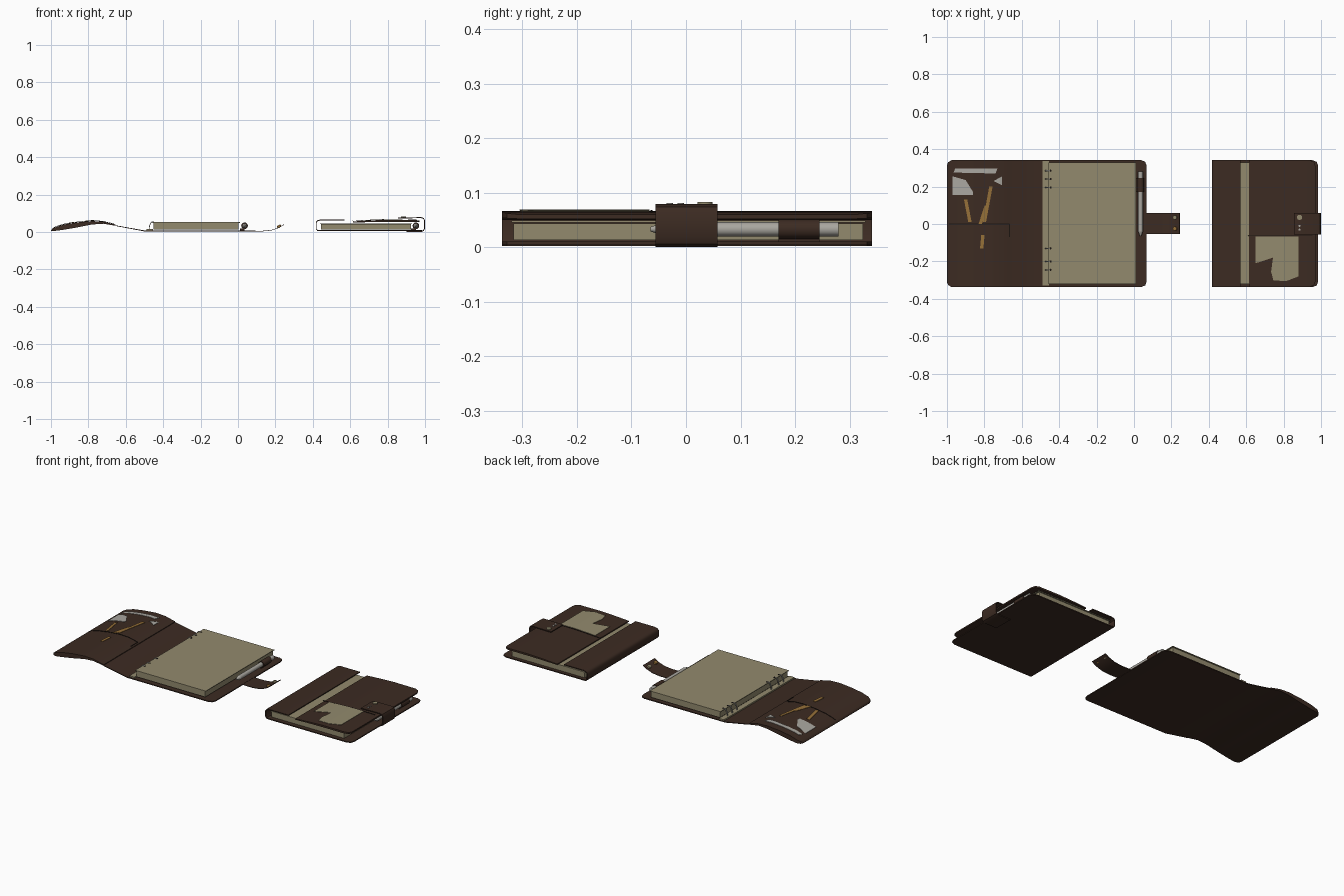
import bpy, bmesh
from math import pi, cos, sin
from mathutils import Vector

if "Cube" in bpy.data.objects:
    bpy.data.objects.remove(bpy.data.objects["Cube"])


def material(name, rgb):
    m = bpy.data.materials.new(name)
    m.use_nodes = True
    m.diffuse_color = (*rgb, 1)
    m.node_tree.nodes["Principled BSDF"].inputs["Base Color"].default_value = (*rgb, 1)
    return m


LEATHER = material("dark leather", (0.045, 0.024, 0.016))
SEAM = material("seam black", (0.012, 0.008, 0.006))
PAPER = material("aged paper", (0.29, 0.255, 0.155))
SILVER = material("silver grey", (0.40, 0.385, 0.35))
GOLD = material("pencil gold", (0.30, 0.16, 0.04))

YLOW, YHIGH = -0.337, 0.341


def finish(name, bm, mat, smooth=False):
    bmesh.ops.recalc_face_normals(bm, faces=bm.faces)
    mesh = bpy.data.meshes.new(name)
    bm.to_mesh(mesh)
    bm.free()
    mesh.materials.append(mat)
    ob = bpy.data.objects.new(name, mesh)
    bpy.context.collection.objects.link(ob)
    if smooth:
        bpy.ops.object.select_all(action="DESELECT")
        ob.select_set(True)
        bpy.context.view_layer.objects.active = ob
        bpy.ops.object.shade_smooth_by_angle(angle=0.7)
    return ob


def sheet(name, stations, mat=LEATHER):
    """Loft along x; each station is x, bottom z, top z, corner inset."""
    bm = bmesh.new()
    loops = []
    for x, low, high, inset in stations:
        a, b = YLOW + inset, YHIGH - inset
        loops.append([bm.verts.new((x, y, z)) for y, z in ((a, low), (b, low), (b, high), (a, high))])
    for p, q in zip(loops, loops[1:]):
        for i in range(4):
            j = (i + 1) % 4
            bm.faces.new((p[i], p[j], q[j], q[i]))
    bm.faces.new(loops[0])
    bm.faces.new(loops[-1])
    return finish(name, bm, mat, True)


def box(name, x, y, z, mat):
    bm = bmesh.new()
    bmesh.ops.create_cube(bm, size=1)
    for v in bm.verts:
        v.co = [r[0] + (c + 0.5) * (r[1] - r[0]) for r, c in zip((x, y, z), v.co)]
    return finish(name, bm, mat)


def ribbon(name, path, y0, y1, thick, mat=LEATHER):
    """Bend a strip along an xz path, thickened on its left side."""
    pts = [Vector(p) for p in path]
    inner = []
    for i, p in enumerate(pts):
        d = (pts[min(i + 1, len(pts) - 1)] - pts[max(i - 1, 0)]).normalized()
        inner.append(p + Vector((-d.y, d.x)) * thick)
    bm = bmesh.new()
    rows = [[bm.verts.new((p.x, y, p.y)) for p in pts + inner[::-1]] for y in (y0, y1)]
    n, total = len(pts), len(pts) * 2
    for i in range(total):
        j = (i + 1) % total
        bm.faces.new((rows[0][i], rows[0][j], rows[1][j], rows[1][i]))
    for row in rows:
        for i in range(n - 1):
            bm.faces.new((row[i], row[i + 1], row[total - 2 - i], row[total - 1 - i]))
    return finish(name, bm, mat, True)


def rod(name, a, b, radius, mat, tip=None, sides=12):
    a, b = Vector(a), Vector(b)
    bm = bmesh.new()
    bmesh.ops.create_cone(bm, cap_ends=True, segments=sides, radius1=radius,
                          radius2=radius if tip is None else tip, depth=(b - a).length)
    turn = (b - a).to_track_quat("Z", "Y").to_matrix()
    for v in bm.verts:
        v.co = turn @ v.co + (a + b) / 2
    return finish(name, bm, mat, True)


def surface_height(stations, x):
    for p, q in zip(stations, stations[1:]):
        if p[0] <= x <= q[0]:
            return p[2] + (q[2] - p[2]) * (x - p[0]) / (q[0] - p[0])
    return stations[-1][2]


def draped_plate(name, outline, stations, lift, mat):
    """Lay a flat cut-out on the upper side of a lofted sheet."""
    bm = bmesh.new()
    bm.faces.new([bm.verts.new((x, y, 0)) for x, y in outline])
    bmesh.ops.triangulate(bm, faces=bm.faces[:])
    for s in stations:
        bmesh.ops.bisect_plane(bm, geom=bm.verts[:] + bm.edges[:] + bm.faces[:],
                               plane_co=(s[0], 0, 0), plane_no=(1, 0, 0))
    for v in bm.verts:
        v.co.z = surface_height(stations, v.co.x) + lift
    for f in bm.faces:
        f.normal_update()
    top = bmesh.ops.extrude_face_region(bm, geom=bm.faces[:])["geom"]
    for v in top:
        if isinstance(v, bmesh.types.BMVert):
            v.co.z -= 0.002
    return finish(name, bm, mat)


def pen(prefix, x, z):
    rod(prefix + "_pen_barrel", (x, -0.04, z), (x, 0.28, z), 0.013, SILVER)
    rod(prefix + "_pen_tip", (x, -0.04, z), (x, -0.065, z), 0.013, SILVER, 0.004)
    rod(prefix + "_pen_loop", (x, 0.17, z), (x, 0.245, z), 0.018, LEATHER)
    box(prefix + "_pen_loop_tab", (x - 0.025, x), (0.17, 0.245), (0.008, 0.018), LEATHER)


def pages(prefix, x0, x1, z0, z1):
    box(prefix + "_page_block", (x0, x1), (-0.316, 0.325), (z0, z1 - 0.006), PAPER)
    box(prefix + "_top_page", (x0 - 0.006, x1 + 0.006), (-0.32, 0.329), (z1 - 0.004, z1), PAPER)


# Open organiser: folded cover flap, hinge and base
flap = [(-1, 0.004, 0.008, 0.025), (-0.993, 0.004, 0.018, 0.01), (-0.975, 0.006, 0.026, 0),
        (-0.93, 0.012, 0.04, 0), (-0.86, 0.024, 0.051, 0), (-0.78, 0.04, 0.058, 0),
        (-0.72, 0.044, 0.055, 0), (-0.655, 0.033, 0.04, 0)]
sheet("open_cover_flap", flap)
sheet("open_cover_base", [(-0.656, 0.032, 0.036, 0), (-0.58, 0.018, 0.022, 0), (-0.5, 0.003, 0.008, 0),
                          (0.04, 0.002, 0.008, 0), (0.06, 0.002, 0.008, 0.009), (0.068, 0.002, 0.008, 0.03)])
draped_plate("pocket_seam", [(-0.99, -0.002), (-0.665, -0.002), (-0.665, 0.002), (-0.99, 0.002)],
             flap, 0.003, SEAM)
draped_plate("pocket_side_seam", [(-0.667, -0.07), (-0.663, -0.07), (-0.663, 0), (-0.667, 0)],
             flap, 0.003, SEAM)

# Cards and pencils peeking from the flap pockets
cards = [[(-0.965, 0.275), (-0.74, 0.27), (-0.73, 0.298), (-0.955, 0.298)],
         [(-0.97, 0.155), (-0.86, 0.155), (-0.86, 0.17), (-0.93, 0.205), (-0.9, 0.235), (-0.97, 0.255)],
         [(-0.75, 0.23), (-0.705, 0.207), (-0.705, 0.255)]]
for i, card in enumerate(cards):
    draped_plate(f"pocket_card_{i + 1}", card, flap, 0.004, SILVER)
strokes = [((-0.9, 0.13), (-0.877, 0.01)), ((-0.765, 0.2), (-0.8, 0.01)),
           ((-0.79, 0.1), (-0.822, 0.0)), ((-0.808, -0.06), (-0.814, -0.13))]
for i, ((xa, ya), (xb, yb)) in enumerate(strokes):
    w = 0.009
    draped_plate(f"pencil_{i + 1}", [(xa - w, ya), (xb - w, yb), (xb + w, yb), (xa + w, ya)],
                 flap, 0.005, GOLD)

# Open organiser: page stack, binder rail and rings
pages("open", -0.452, 0.004, 0.014, 0.053)
box("binder_rail", (-0.488, -0.455), (-0.33, 0.338), (0.007, 0.016), PAPER)
for y in (0.285, 0.24, 0.195, -0.13, -0.2, -0.245):
    arc = [(-0.455 + 0.022 * cos(t * pi / 8), 0.015 + 0.042 * sin(t * pi / 8)) for t in range(9)]
    ribbon("binder_ring", arc, y - 0.003, y + 0.003, 0.004, SILVER)
    rod("punch_hole", (-0.446, y, 0.0525), (-0.446, y, 0.0545), 0.006, SEAM)
pen("open", 0.035, 0.033)

# Open organiser: loose closing strap
ribbon("open_strap", [(0.04, 0.004), (0.13, 0.003), (0.18, 0.008), (0.22, 0.022), (0.246, 0.038)],
       -0.053, 0.058, 0.003)
for y in (-0.025, 0.035):
    rod("open_strap_snap", (0.222, y, 0.024), (0.217, y, 0.036), 0.011, GOLD if y < 0 else PAPER)

# Closed organiser: back cover, spine and the two front cover parts
sheet("closed_back_cover", [(0.43, 0.004, 0.01, 0), (0.955, 0.004, 0.01, 0),
                            (0.977, 0.004, 0.01, 0.009), (0.985, 0.004, 0.01, 0.03)])
ribbon("closed_spine", [(0.57, 0.066), (0.44, 0.066), (0.424, 0.062), (0.416, 0.052),
                        (0.416, 0.016), (0.424, 0.006), (0.45, 0.004)], YLOW, YHIGH, 0.005)
front = [(0.615, 0.05, 0.056, 0), (0.72, 0.053, 0.062, 0), (0.8, 0.054, 0.065, 0),
         (0.94, 0.054, 0.064, 0), (0.962, 0.053, 0.062, 0.009), (0.97, 0.052, 0.06, 0.03)]
sheet("closed_front_cover", front)
pages("closed", 0.445, 0.925, 0.013, 0.049)
pen("closed", 0.951, 0.033)

# Closed organiser: note card on the front pocket
draped_plate("front_note_card", [(0.65, -0.067), (0.65, -0.21), (0.743, -0.18), (0.733, -0.255),
                                 (0.745, -0.302), (0.815, -0.305), (0.88, -0.28), (0.88, -0.067)],
             front, 0.004, PAPER)
draped_plate("front_card_shadow_slot", [(0.61, -0.065), (0.955, -0.065), (0.955, -0.061), (0.61, -0.061)],
             front, 0.003, SEAM)

# Closed organiser: wrapped strap with snaps
ribbon("closed_strap", [(0.9, 0.0), (0.98, 0.0), (0.994, 0.006), (1.0, 0.018), (1.0, 0.062),
                        (0.994, 0.074), (0.98, 0.079), (0.855, 0.077)], -0.056, 0.058, 0.005)
rod("closed_strap_snap", (0.885, 0.035, 0.076), (0.885, 0.035, 0.083), 0.014, PAPER)
for y in (-0.01, -0.03):
    rod("strap_rivet", (0.885, y, 0.076), (0.885, y, 0.081), 0.006, SILVER)
